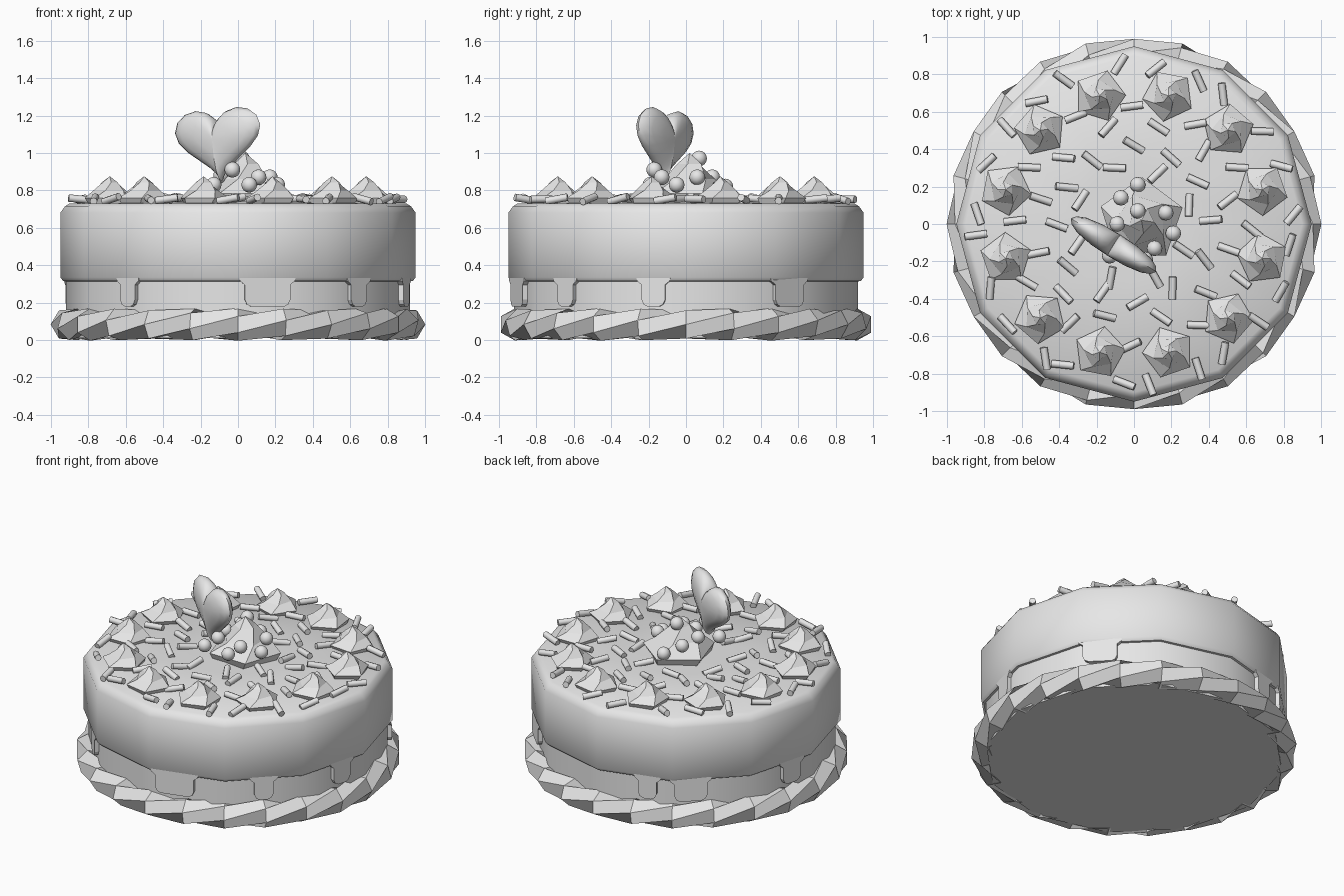
import bpy, bmesh, random
from math import sin, cos, pi, radians, tau
from mathutils import Vector, Matrix

random.seed(4)
cube = bpy.data.objects.get("Cube")
if cube:
    bpy.data.objects.remove(cube, do_unlink=True)

mat = bpy.data.materials.new("plain grey")
mat.use_nodes = True
grey = (0.8, 0.8, 0.8, 1)
mat.diffuse_color = grey
mat.node_tree.nodes["Principled BSDF"].inputs["Base Color"].default_value = grey


def finish(name, bm, smooth=None):
    bmesh.ops.recalc_face_normals(bm, faces=bm.faces)
    mesh = bpy.data.meshes.new(name)
    bm.to_mesh(mesh)
    bm.free()
    mesh.materials.append(mat)
    obj = bpy.data.objects.new(name, mesh)
    bpy.context.collection.objects.link(obj)
    if smooth:
        bpy.ops.object.select_all(action="DESELECT")
        obj.select_set(True)
        bpy.context.view_layer.objects.active = obj
        bpy.ops.object.shade_smooth_by_angle(angle=radians(smooth))
    return obj


def bridge(bm, a, b):
    n = len(a)
    for i in range(n):
        bm.faces.new((a[i], a[(i + 1) % n], b[(i + 1) % n], b[i]))


def fan(bm, ring, tip):
    for i in range(len(ring)):
        bm.faces.new((ring[i], ring[(i + 1) % len(ring)], tip))


def lathe(name, profile, sides, smooth=None):
    bm = bmesh.new()
    rings = [[bm.verts.new((r * cos(tau * i / sides), r * sin(tau * i / sides), z))
              for i in range(sides)] for r, z in profile]
    for a, b in zip(rings, rings[1:]):
        bridge(bm, a, b)
    bm.faces.new(rings[0])
    bm.faces.new(rings[-1])
    return finish(name, bm, smooth)


# Sponge body and frosting shell
lathe("sponge", [(0.92, 0.01), (0.92, 0.4)], 12, 40)
lathe("frosting", [(0.89, 0.31), (0.935, 0.315), (0.95, 0.335), (0.95, 0.68),
                   (0.925, 0.715), (0.9, 0.73), (0.3, 0.74)], 12, 40)


# Frosting drips that follow the flat sides
def drip(angle, width):
    h = width / 2
    half = [(h + 0.03, 0.34), (h + 0.025, 0.315), (h, 0.295), (h, 0.215),
            (h - 0.012, 0.19), (h - 0.035, 0.178)]
    outline = [(-x, z) for x, z in half] + [(x, z) for x, z in reversed(half)]
    bm = bmesh.new()
    layers = []
    for radius in (0.9, 0.948):
        ring = []
        for x, z in outline:
            a = radians(angle) + x / 0.92
            r = radius * cos(pi / 12) / cos(a % (pi / 6) - pi / 12)
            ring.append(bm.verts.new((r * cos(a), r * sin(a), z)))
        layers.append(ring)
    bridge(bm, *layers)
    for ring in layers:
        bm.faces.new(ring)
    finish("frosting_drip", bm)


for angle, width in ((-80, 0.25), (-45, 0.12), (-11, 0.13), (37, 0.21),
                     (110, 0.12), (127, 0.2), (170, 0.14), (-130, 0.11)):
    drip(angle, width)

# Twisted rope border: a hexagonal section that turns along the ring
bm = bmesh.new()
steps, sides, turns = 24, 6, 3
rope = []
for i in range(steps):
    a = tau * i / steps
    ring = []
    for j in range(sides):
        p = tau * j / sides + a * turns
        r = 0.912 + 0.09 * cos(p)
        ring.append(bm.verts.new((r * cos(a), r * sin(a), 0.083 + 0.087 * sin(p))))
    rope.append(ring)
for i in range(steps - 1):
    bridge(bm, rope[i], rope[i + 1])
shift = sides * turns % sides
bridge(bm, rope[-1], rope[0][shift:] + rope[0][:shift])
finish("rope_border", bm, 25)


# Piped dollops: twisted five-sided peaks
def dollop(name, x, y, size, height, spin):
    bm = bmesh.new()
    rings = []
    for r, z, twist in ((0.85, -0.05, 0), (1, 0.2, 0.1), (0.62, 0.48, 0.45), (0.3, 0.78, 0.9)):
        rings.append([bm.verts.new((x + size * r * cos(spin + twist + tau * i / 5),
                                    y + size * r * sin(spin + twist + tau * i / 5),
                                    0.73 + height * z)) for i in range(5)])
    for a, b in zip(rings, rings[1:]):
        bridge(bm, a, b)
    bm.faces.new(rings[0])
    fan(bm, rings[-1], bm.verts.new((x, y, 0.73 + height)))
    finish(name, bm)


for i in range(12):
    a = radians(15 + 30 * i)
    dollop("edge_dollop", 0.71 * cos(a), 0.71 * sin(a), 0.14, 0.145, a + 0.6)
dollop("centre_dollop", 0.04, 0.02, 0.23, 0.27, 0.2)

# Pearls on the centre dollop
for spot in ((0.02, 0.21, 0.82), (-0.07, 0.14, 0.87), (0.02, 0.07, 0.97), (0.17, 0.06, 0.87),
             (-0.09, 0, 0.88), (0.21, -0.05, 0.83), (0.11, -0.13, 0.87),
             (-0.03, -0.17, 0.91), (-0.13, -0.17, 0.83), (0.06, -0.19, 0.83)):
    bm = bmesh.new()
    bmesh.ops.create_uvsphere(bm, u_segments=12, v_segments=8, radius=0.042,
                              matrix=Matrix.Translation(spot))
    finish("pearl", bm, 60)

# Heart topper: puffed lens around a heart outline
bm = bmesh.new()
outline = []
for i in range(28):
    t = tau * i / 28
    outline.append((sin(t) ** 3 * 0.27,
                    (13 * cos(t) - 5 * cos(2 * t) - 2 * cos(3 * t) - cos(4 * t)) * 0.0134))
place = (Matrix.Translation((-0.105, -0.115, 1.075)) @ Matrix.Rotation(radians(-32), 4, "Z")
         @ Matrix.Rotation(radians(-5), 4, "Y"))
layers = []
for scale, depth in ((0.4, -0.062), (0.75, -0.047), (0.93, -0.025), (1, 0),
                     (0.93, 0.025), (0.75, 0.047), (0.4, 0.062)):
    layers.append([bm.verts.new(place @ Vector((x * scale, depth, z * scale)))
                   for x, z in outline])
for a, b in zip(layers, layers[1:]):
    bridge(bm, a, b)
fan(bm, layers[0], bm.verts.new(place @ Vector((0, -0.066, 0))))
fan(bm, layers[-1], bm.verts.new(place @ Vector((0, 0.066, 0))))
finish("heart_topper", bm, 60)

# Sprinkles scattered in rings around the dollops
for radius, count, offset in ((0.85, 12, -6), (0.85, 12, 6), (0.64, 12, 0),
                              (0.53, 12, 14), (0.41, 12, 3), (0.31, 8, 20)):
    for i in range(count):
        a = radians(offset + 360 * i / count + random.uniform(-3, 3))
        r = radius + random.uniform(-0.015, 0.015)
        turn = (Matrix.Translation((r * cos(a), r * sin(a), 0.753))
                @ Matrix.Rotation(random.uniform(0, pi), 4, "Z")
                @ Matrix.Rotation(pi / 2 + random.uniform(-0.25, 0.25), 4, "Y"))
        bm = bmesh.new()
        bmesh.ops.create_cone(bm, cap_ends=True, segments=8, radius1=0.02, radius2=0.02,
                              depth=0.12, matrix=turn)
        finish("sprinkle", bm, 50)
